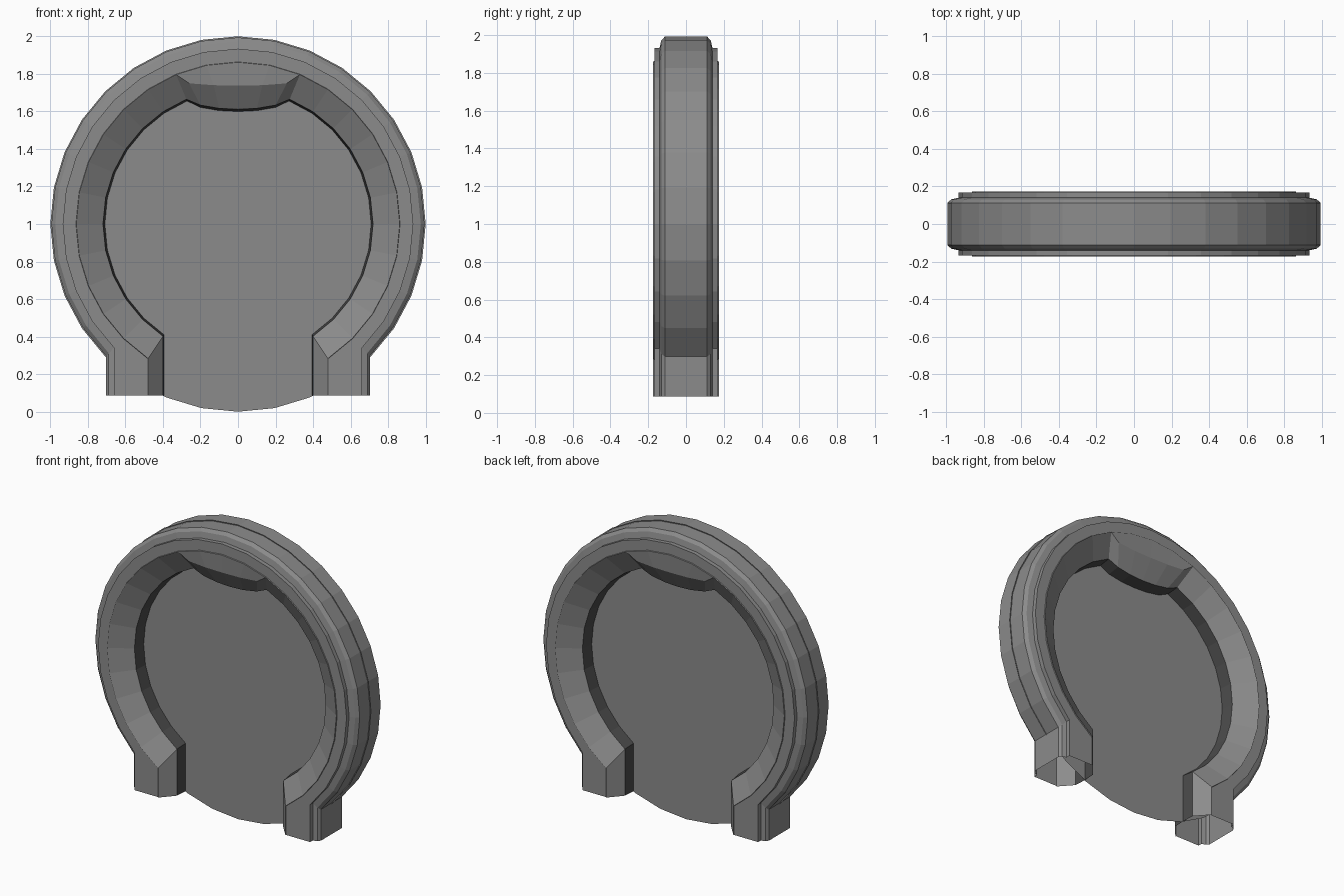
import bpy, bmesh, math

if "Cube" in bpy.data.objects:
    bpy.data.objects.remove(bpy.data.objects["Cube"])

SEG = 32
STEP = 2 * math.pi / SEG


def flat_colour(name, v):
    mat = bpy.data.materials.new(name)
    mat.diffuse_color = (v, v, v, 1)
    mat.use_nodes = True
    mat.node_tree.nodes["Principled BSDF"].inputs["Base Color"].default_value = mat.diffuse_color
    return mat


grey = flat_colour("stone grey", 0.26)
dark = flat_colour("dark inner grey", 0.07)


def make_object(name, bm, recalc=True):
    if recalc:
        bmesh.ops.recalc_face_normals(bm, faces=bm.faces[:])
    mesh = bpy.data.meshes.new(name)
    bm.to_mesh(mesh)
    bm.free()
    mesh.materials.append(grey)
    mesh.materials.append(dark)
    obj = bpy.data.objects.new(name, mesh)
    bpy.context.collection.objects.link(obj)
    return obj


def polar(r, a, y):
    # angle measured from the bottom of the ring
    return (r * math.sin(a), y, 1 - r * math.cos(a))


def loft(bm, stations, closed, dark_cols):
    rows = [[bm.verts.new(p) for p in s] for s in stations]
    n = len(rows[0])
    for a, b in zip(rows, rows[1:]):
        for j in range(n if closed else n - 1):
            k = (j + 1) % n
            f = bm.faces.new((a[j], a[k], b[k], b[j]))
            f.material_index = 1 if j in dark_cols else 0
    return rows


# Ring cross-section as (radius, y), mirrored front to back
half = [(0.992, -0.112), (0.972, -0.131), (0.932, -0.14), (0.932, -0.168),
        (0.862, -0.168), (0.86, -0.174), (0.718, -0.085)]
profile = half + [(0.708, 0)] + [(r, -y) for r, y in reversed(half)]


# Feet: outer points drop from 45 degrees, inner points from 33.75 degrees
def foot(side, bottom):
    pts = []
    for r, y in profile:
        outer = r > 0.9
        x, _, z = polar(r, STEP * (4 if outer else 3), y)
        if outer:
            z = 0.2
        pts.append((side * x, y, 0.087 if bottom else z))
    return pts


# Ring with a dark inner band
stations = [foot(1, True), foot(1, False)]
stations += [[polar(r, STEP * i, y) for r, y in profile] for i in range(4, SEG - 3)]
stations += [foot(-1, False), foot(-1, True)]
bm = bmesh.new()
loft(bm, stations, True, (6, 7))
make_object("portal_ring", bm)

# Keystone block hanging inside the top of the ring, dark underneath
lip = [(0.26, 1.748), (0.13, 1.738), (0, 1.736)]
under = [(0.2, 1.632), (0.1, 1.615), (0, 1.61)]
stations = []
for i in range(-2, 3):
    s = -1 if i < 0 else 1
    k = 2 - abs(i)
    ux, uz = s * under[k][0], under[k][1]
    front = [polar(0.86, math.pi - STEP * i, -0.174),
             (s * lip[k][0], -0.165, lip[k][1]),
             (ux, -0.085, uz)]
    stations.append(front + [(ux, 0, uz - 0.012)]
                    + [(x, -y, z) for x, y, z in reversed(front)])
bm = bmesh.new()
rows = loft(bm, stations, False, (2, 3))
for row, i in ((rows[0], -2), (rows[-1], 2)):
    f, m, b = (bm.verts.new(polar(r, math.pi - STEP * i, y))
               for r, y in ((0.718, -0.085), (0.708, 0), (0.718, 0.085)))
    bm.faces.new((row[0], row[1], row[2], f))
    bm.faces.new((row[4], row[5], row[6], b))
    bm.faces.new((row[2], row[3], m, f)).material_index = 1
    bm.faces.new((row[3], row[4], b, m)).material_index = 1
make_object("keystone", bm)

# Thin portal disc filling the ring
bm = bmesh.new()
verts = [bm.verts.new(polar(0.998, STEP * i, 0)) for i in range(SEG)]
bm.faces.new(verts)
make_object("portal_disc", bm, False)
